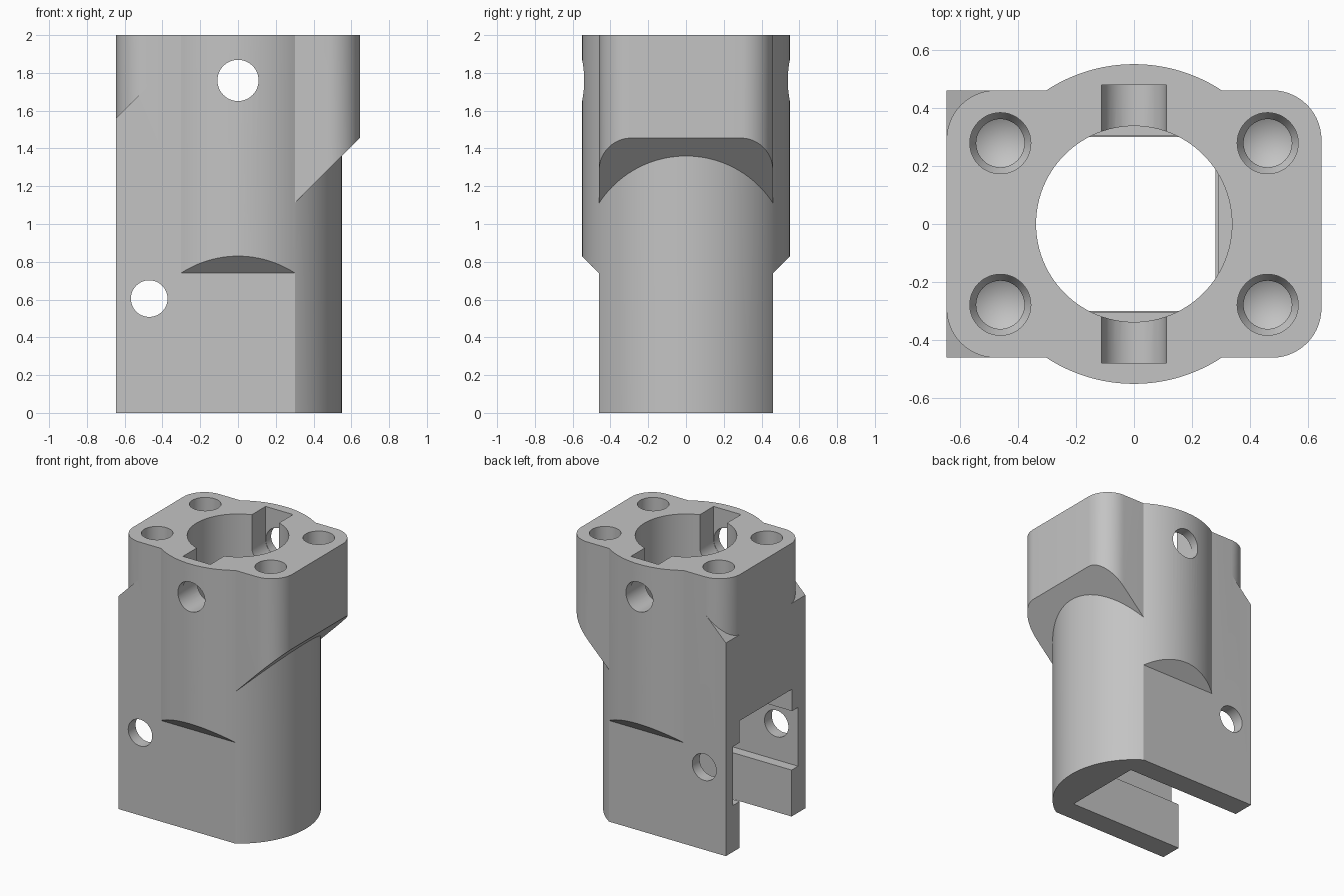
import bpy, bmesh
from math import cos, sin, pi, radians

if "Cube" in bpy.data.objects:
    bpy.data.objects.remove(bpy.data.objects["Cube"])

grey = bpy.data.materials.new("machined grey")
grey.use_nodes = True
colour = (0.55, 0.55, 0.55, 1)
grey.diffuse_color = colour
grey.node_tree.nodes["Principled BSDF"].inputs["Base Color"].default_value = colour


def arc(cx, cy, r, start, end, steps):
    angles = [radians(start + (end - start) * i / steps) for i in range(steps + 1)]
    return [(cx + r * cos(a), cy + r * sin(a)) for a in angles]


def circle(cx, cy, r, steps=64):
    return arc(cx, cy, r, 0, 360, steps)[:-1]


def prism(name, outline, axis, lo, hi):
    """Extrude a 2D outline along an axis from lo to hi."""
    place = {"x": lambda u, v, w: (w, u, v),
             "y": lambda u, v, w: (u, w, v),
             "z": lambda u, v, w: (u, v, w)}[axis]
    bm = bmesh.new()
    ends = [[bm.verts.new(place(u, v, w)) for u, v in outline] for w in (lo, hi)]
    for end in ends:
        bm.faces.new(end)
    n = len(outline)
    for i in range(n):
        j = (i + 1) % n
        bm.faces.new((ends[0][i], ends[0][j], ends[1][j], ends[1][i]))
    return finish(name, bm)


def lathe(name, cx, cy, profile, steps=48):
    """Turn (radius, z) points, last one on the axis, into a closed plug."""
    bm = bmesh.new()
    rings = [[bm.verts.new((x, y, z)) for x, y in circle(cx, cy, r, steps)]
             for r, z in profile[:-1]]
    tip = bm.verts.new((cx, cy, profile[-1][1]))
    bm.faces.new(rings[0])
    for i in range(steps):
        j = (i + 1) % steps
        for a, b in zip(rings, rings[1:]):
            bm.faces.new((a[i], a[j], b[j], b[i]))
        bm.faces.new((rings[-1][i], rings[-1][j], tip))
    return finish(name, bm)


def finish(name, bm):
    bmesh.ops.recalc_face_normals(bm, faces=bm.faces)
    mesh = bpy.data.meshes.new(name)
    bm.to_mesh(mesh)
    bm.free()
    ob = bpy.data.objects.new(name, mesh)
    bpy.context.collection.objects.link(ob)
    mesh.materials.append(grey)
    return ob


def combine(target, tool, operation="DIFFERENCE"):
    mod = target.modifiers.new("bool", "BOOLEAN")
    mod.operation, mod.object, mod.solver = operation, tool, "EXACT"
    bpy.context.view_layer.objects.active = target
    bpy.ops.object.modifier_apply(modifier=mod.name)
    bpy.data.objects.remove(tool)


def rect(u0, u1, v0, v1):
    return [(u0, v0), (u1, v0), (u1, v1), (u0, v1)]


W, D, R, C = 0.645, 0.46, 0.55, 0.17  # half width, half depth, column and corner radius

# Round column, relieved flat on the lower front and back
body = prism("housing_body", circle(0, 0, R, 128), "z", 0, 2)
for s in (-1, 1):
    relief = [(s * D, -0.1), (s * D, 0.74), (s * 0.66, 0.94), (s * 0.66, -0.1)]
    combine(body, prism("relief", relief, "x", -0.8, 0.8))

# Square block on the left, sloped off at the top
block = [(-W, 0), (-0.1, 0), (-0.1, 2), (-0.205, 2), (-W, 1.56)]
combine(body, prism("block", block, "y", -D, D), "UNION")

# Rounded mounting flange, undercut at 45 degrees on the right
corners = [(1, 1, 0), (-1, 1, 90), (-1, -1, 180), (1, -1, 270)]
outline = [p for sx, sy, a in corners
           for p in arc(sx * (W - C), sy * (D - C), C, a, a + 90, 14)]
flange = prism("flange", outline, "z", 0.7, 2)
under = [(-0.11, 0.7), (0.8, 1.61), (0.8, 0.5), (-0.11, 0.5)]
combine(flange, prism("undercut", under, "y", -0.7, 0.7))
left_trim = rect(-0.8, -0.2, 0.5, 1.5)
combine(flange, prism("left_trim", left_trim, "y", -0.7, 0.7))
combine(body, flange, "UNION")

# Stepped slot open to the left and the bottom
combine(body, prism("groove", rect(-0.375, 0.375, 0.34, 0.77), "x", -0.8, 0.35))
combine(body, prism("upper_slot", rect(-0.305, 0.305, 0.5, 0.93), "x", -0.8, 0.29))
combine(body, prism("lower_slot", rect(-0.3, 0.3, -0.1, 0.5), "x", -0.8, 0.28))

# Central bore with a round-bottomed cross slot
combine(body, prism("bore", circle(0, 0, 0.337, 96), "z", 0.92, 2.1))
keyway = arc(0, 1.76, 0.111, 180, 360, 24) + [(0.111, 2.1), (-0.111, 2.1)]
combine(body, prism("keyway", keyway, "y", -0.478, 0.478))

# Pin holes from front to back
combine(body, prism("upper_pin", circle(0, 1.76, 0.109), "y", -0.7, 0.7))
combine(body, prism("lower_pin", circle(-0.47, 0.605, 0.097), "y", -0.7, 0.7))

# Four blind screw holes
for sx in (-1, 1):
    for sy in (-1, 1):
        drill = [(0.105, 2.1), (0.105, 1.7), (0.083, 1.66), (0.083, 1.55), (0, 1.5)]
        combine(body, lathe("drill", sx * 0.46, sy * 0.278, drill))

# Merge coplanar faces and shade
bm = bmesh.new()
bm.from_mesh(body.data)
bmesh.ops.remove_doubles(bm, verts=bm.verts, dist=0.0002)
bmesh.ops.dissolve_limit(bm, angle_limit=radians(0.4), verts=bm.verts, edges=bm.edges)
bm.to_mesh(body.data)
bm.free()
bpy.ops.object.select_all(action="DESELECT")
body.select_set(True)
bpy.context.view_layer.objects.active = body
bpy.ops.object.shade_smooth_by_angle(angle=radians(20))
